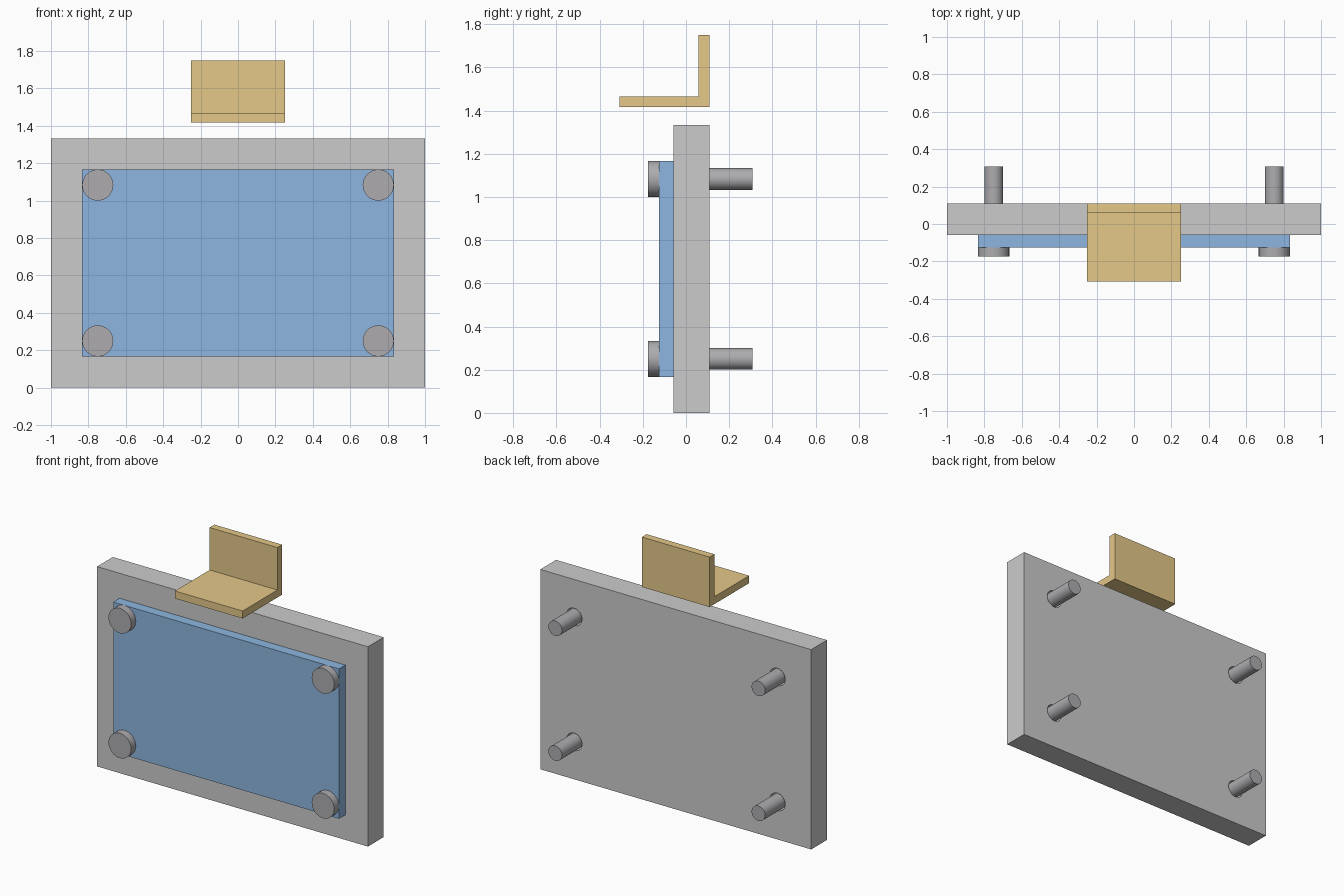
import bpy, bmesh, math
from mathutils import Matrix

if "Cube" in bpy.data.objects:
    bpy.data.objects.remove(bpy.data.objects["Cube"])

U = 1 / 6                       # design unit
BACK = 0.1083                   # rear face of the plate
FRONT = BACK - U                # front face of the plate
PANEL = FRONT - 0.0667          # front face of the panel
BOLTS = [(sx * 0.75, z) for sx in (-1, 1) for z in (0.25, 1.0833)]


def material(name, color):
    m = bpy.data.materials.new(name)
    m.diffuse_color = color
    m.use_nodes = True
    m.node_tree.nodes["Principled BSDF"].inputs["Base Color"].default_value = m.diffuse_color
    return m


def finish(name, bm, mat=None):
    bmesh.ops.recalc_face_normals(bm, faces=bm.faces)
    me = bpy.data.meshes.new(name)
    bm.to_mesh(me)
    bm.free()
    ob = bpy.data.objects.new(name, me)
    bpy.context.collection.objects.link(ob)
    if mat:
        me.materials.append(mat)
    return ob


def add_box(bm, x, y0, y1, z0, z1):
    m = Matrix.Translation((0, (y0 + y1) / 2, (z0 + z1) / 2)) @ Matrix.Diagonal((2 * x, y1 - y0, z1 - z0, 1))
    bmesh.ops.create_cube(bm, size=1, matrix=m)


def add_lathe(bm, x, z, profile, n=32):
    """Closed solid turned about a y-parallel axis from (radius, y) points."""
    rings = [[bm.verts.new((x + r * math.cos(2 * math.pi * i / n), y,
                            z + r * math.sin(2 * math.pi * i / n))) for i in range(n)]
             for r, y in profile]
    for a, b in zip(rings, rings[1:]):
        for i in range(n):
            j = (i + 1) % n
            bm.faces.new((a[i], a[j], b[j], b[i]))
    bm.faces.new(rings[0])
    bm.faces.new(rings[-1])


def smooth(ob):
    bpy.ops.object.select_all(action='DESELECT')
    bpy.context.view_layer.objects.active = ob
    ob.select_set(True)
    bpy.ops.object.shade_smooth_by_angle(angle=math.radians(30))


# clearance holes for the bolts
bm = bmesh.new()
for x, z in BOLTS:
    add_lathe(bm, x, z, [(0.058, -0.3), (0.058, 0.3)])
holes = finish("hole_cutter", bm)
holes.hide_render = True
holes.hide_set(True)

# backing plate and front panel, both drilled
blue = material("blue", (0.27, 0.47, 0.75, 1))
for name, dims, mat in (("backing_plate", (1, FRONT, BACK, 0, 8 * U), None),
                        ("front_panel", (5 * U, PANEL, FRONT, U, 7 * U), blue)):
    bm = bmesh.new()
    add_box(bm, *dims)
    ob = finish(name, bm, mat)
    mod = ob.modifiers.new("holes", 'BOOLEAN')
    mod.object = holes
    mod.solver = 'EXACT'

# bolts: head in front, shank through to the back
for k, (x, z) in enumerate(BOLTS):
    bm = bmesh.new()
    add_lathe(bm, x, z, [(0.0833, PANEL - 0.05), (0.0833, PANEL),
                         (0.05, PANEL), (0.05, BACK + 0.2)])
    smooth(finish(f"bolt_{k + 1}", bm, material("steel", (0.42, 0.41, 0.43, 1)) if k == 0
                  else bpy.data.materials["steel"]))

# L-shaped bracket floating above the plate
profile = [(-0.3083, 1.4167), (BACK, 1.4167), (BACK, 1.75),
           (BACK - 0.05, 1.75), (BACK - 0.05, 1.4667), (-0.3083, 1.4667)]
bm = bmesh.new()
face = bm.faces.new([bm.verts.new((-0.25, y, z)) for y, z in profile])
ext = bmesh.ops.extrude_face_region(bm, geom=[face])
bmesh.ops.translate(bm, vec=(0.5, 0, 0),
                    verts=[v for v in ext["geom"] if isinstance(v, bmesh.types.BMVert)])
finish("angle_bracket", bm, material("brass", (0.78, 0.58, 0.25, 1)))
